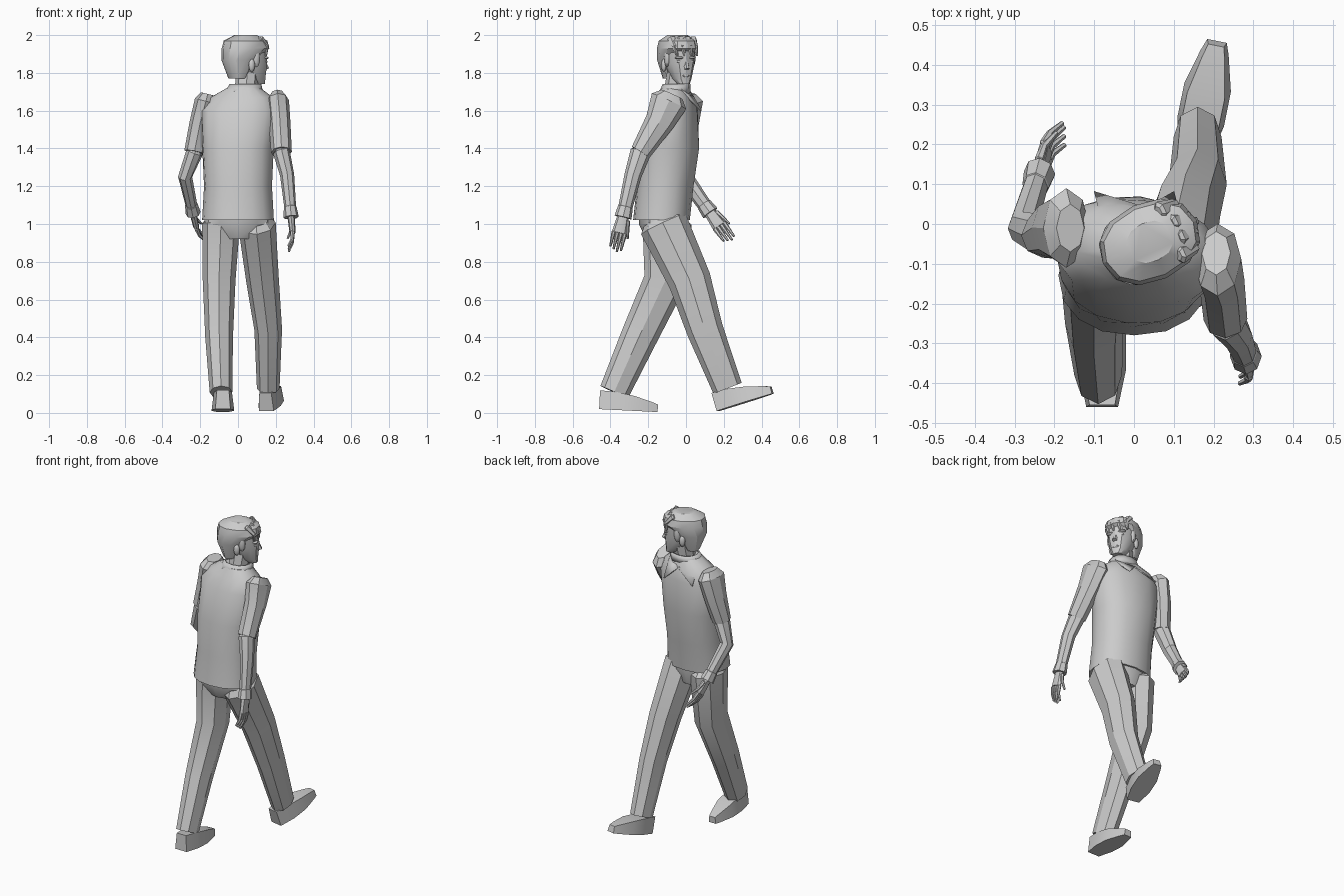
import bpy, bmesh, math
from mathutils import Vector, Matrix, Euler

cube = bpy.data.objects.get("Cube")
if cube:
    bpy.data.objects.remove(cube)

clay = bpy.data.materials.new("plain_grey")
clay.use_nodes = True
clay.diffuse_color = (.6, .6, .6, 1)
clay.node_tree.nodes["Principled BSDF"].inputs["Base Color"].default_value = clay.diffuse_color

SIDES = {"left": 1, "right": -1}
X_AXIS, Y_AXIS, Z_AXIS = Matrix.Identity(3)


def finish(name, bm, thickness=0):
    """Turn a bmesh into a shaded object, optionally given a thickness."""
    bmesh.ops.recalc_face_normals(bm, faces=bm.faces)
    mesh = bpy.data.meshes.new(name)
    bm.to_mesh(mesh)
    bm.free()
    mesh.materials.append(clay)
    obj = bpy.data.objects.new(name, mesh)
    bpy.context.collection.objects.link(obj)
    bpy.ops.object.select_all(action="DESELECT")
    obj.select_set(True)
    bpy.context.view_layer.objects.active = obj
    bpy.ops.object.shade_smooth_by_angle(angle=math.radians(30))
    if thickness:
        solidify = obj.modifiers.new("thickness", "SOLIDIFY")
        solidify.thickness = thickness
        solidify.offset = 0
    return obj


def skin(name, sections, thickness=0):
    """Join equal-sized sections; thin shells stay open, solids are capped."""
    bm = bmesh.new()
    rows = [[bm.verts.new(point) for point in section] for section in sections]
    count = len(rows[0])
    for low, high in zip(rows, rows[1:]):
        for i in range(count):
            j = (i + 1) % count
            bm.faces.new((low[i], low[j], high[j], high[i]))
    if not thickness:
        bm.faces.new(rows[0])
        bm.faces.new(rows[-1])
    return finish(name, bm, thickness)


def oval(center, a, b, sides, power=1):
    """Closed rounded section spanned by the half axes a and b."""
    def soft(value):
        return math.copysign(abs(value) ** power, value)
    turns = [math.tau * i / sides for i in range(sides)]
    return [center + a * soft(math.cos(t)) + b * soft(math.sin(t)) for t in turns]


def stack(name, rings, sides=12, twist=0, thickness=0):
    """Level rings of x, y, z, half width and half depth, twisted evenly upward."""
    sections = []
    for i, (x, y, z, wide, deep) in enumerate(rings):
        turn = Matrix.Rotation(twist * i / len(rings), 3, "Z")
        sections.append(oval(Vector((x, y, z)), turn @ X_AXIS * wide,
                             turn @ Y_AXIS * deep, sides, .9))
    return skin(name, sections, thickness)


def limb(name, path, wide, deep, side=X_AXIS, sides=8):
    """Tapering tube square to its path, with a domed start."""
    path = [Vector(point) for point in path]
    last = len(path) - 1
    sections = []
    for i, point in enumerate(path):
        along = (path[min(i + 1, last)] - path[max(i - 1, 0)]).normalized()
        across = (side - along * side.dot(along)).normalized()
        t = i / last
        a = across * (wide[0] + (wide[1] - wide[0]) * t)
        b = along.cross(across) * (deep[0] + (deep[1] - deep[0]) * t)
        if i == 0:
            dome = point - along * deep[0] * .4
            sections.append(oval(dome, a * .6, b * .6, sides))
        sections.append(oval(point, a, b, sides))
    return skin(name, sections)


def blob(name, center, size):
    """Small faceted ellipsoid."""
    bm = bmesh.new()
    bmesh.ops.create_icosphere(bm, subdivisions=2, radius=1)
    bm.transform(Matrix.Translation(center) @ Matrix.Diagonal((*size, 1)))
    return finish(name, bm)


# Shirt body, leaning forward with the shoulders twisted
stack("shirt_body", [
    (0, -.13, 1.02, .19, .15), (0, -.11, 1.2, .18, .15), (0, -.09, 1.4, .19, .16),
    (.01, -.07, 1.6, .21, .13), (.02, -.06, 1.67, .17, .1),
    (.03, -.06, 1.72, .09, .07)], sides=16, twist=-.3)

# Trousers
stack("trouser_seat", [(0, -.11, .92, .1, .1), (0, -.12, 1, .18, .13),
                       (0, -.12, 1.1, .17, .13)])
leg_paths = {
    "left": [(.1, -.12, 1), (.13, .02, .7), (.16, .1, .44), (.16, .22, .13)],
    "right": [(-.09, -.1, 1), (-.1, -.11, .7), (-.1, -.25, .4), (-.09, -.38, .11)]}
for side, path in leg_paths.items():
    limb(side + "_trouser_leg", path, wide=(.1, .06), deep=(.13, .08))


# Shoes with a broad ball and a sloping toe
def shoe(name, heel, pitch, yaw):
    place = Matrix.Translation(heel) @ Euler((pitch, 0, yaw)).to_matrix().to_4x4()
    sections = []
    for t in (0, .3, .6, .9, 1):
        width = .04 + .03 * math.sin(math.pi * t) - .015 * t
        height = .1 - .06 * t * t
        outline = ((-width, 0), (width, 0), (width * .8, height), (-width * .8, height))
        sections.append([place @ Vector((x, t * .31, z)) for x, z in outline])
    skin(name, sections)


shoe("left_shoe", heel=(.15, .17, .01), pitch=.3, yaw=-.2)
shoe("right_shoe", heel=(-.08, -.46, .02), pitch=-.05, yaw=0)


# Hand: palm, four fingers and a thumb hanging along the forearm line
def hand(side, wrist, along):
    across = (Y_AXIS - along * along.y).normalized()
    curl = X_AXIS * -SIDES[side] * .03
    knuckles = wrist + along * .1
    limb(side + "_palm", (wrist, wrist + along * .05, knuckles),
         wide=(.03, .04), deep=(.02, .016), side=across)

    def digit(name, base, tip):
        bend = base.lerp(tip, .5) - curl * .3
        limb(name, (base, bend, tip), wide=(.012, .006), deep=(.012, .006),
             side=across, sides=6)

    for i, finger in enumerate(("index", "middle", "ring", "little")):
        base = knuckles + across * .02 * (1.5 - i)
        reach = .1 - .01 * abs(i - 1)
        digit(f"{side}_{finger}_finger", base, base + along * reach + curl)
    base = wrist + along * .03 + across * .03
    digit(side + "_thumb", base, base + along * .09 + across * .02 + curl)


# Arm: short sleeve, forearm, wrist cuff and hand
def arm(side, shoulder, upper, hem, elbow, wrist):
    hem, elbow, wrist = Vector(hem), Vector(elbow), Vector(wrist)
    along = (wrist - elbow).normalized()
    limb(side + "_sleeve", (shoulder, upper, hem), wide=(.06, .055), deep=(.1, .055))
    limb(side + "_forearm", (hem, elbow, wrist), wide=(.045, .03), deep=(.055, .036))
    limb(side + "_cuff", (wrist - along * .04, wrist + along * .015),
         wide=(.034, .04), deep=(.04, .046))
    hand(side, wrist, along)


arm("left", shoulder=(.21, -.09, 1.65), upper=(.22, -.14, 1.54), hem=(.23, -.24, 1.38),
    elbow=(.26, -.28, 1.26), wrist=(.28, -.33, 1.05))
arm("right", shoulder=(-.17, -.01, 1.65), upper=(-.2, -.01, 1.53), hem=(-.23, -.03, 1.38),
    elbow=(-.28, -.01, 1.25), wrist=(-.24, .12, 1.07))

# Neck and open collar
limb("neck", [(.04, -.06, 1.68), (.05, -.04, 1.8)], wide=(.06, .06), deep=(.06, .06))
stack("collar_band", [(.03, -.06, 1.69, .1, .08), (.04, -.05, 1.74, .08, .07)],
      thickness=.008)
for side, s in SIDES.items():
    bm = bmesh.new()
    flap = ((.04 + s * .08, -.04, 1.73), (.02 + s * .1, 0, 1.68),
            (s * .1, .08, 1.6), (.03, .04, 1.67))
    bm.faces.new([bm.verts.new(point) for point in flap])
    finish(side + "_collar_flap", bm, thickness=.008)

# Head parts are shaped facing +x, then turned together
head = [
    stack("face", [(.08, 0, 1.74, .03, .03), (.05, 0, 1.77, .06, .05),
                   (.02, 0, 1.85, .1, .075), (.01, 0, 1.93, .1, .08)]),
    stack("hair", [(-.05, 0, 1.77, .04, .06), (-.04, 0, 1.87, .09, .09),
                   (0, 0, 1.93, .13, .1), (0, 0, 1.97, .12, .09),
                   (0, 0, 2, .06, .05)]),
    limb("nose", [(.1, 0, 1.88), (.12, 0, 1.82)], wide=(.01, .015), deep=(.008, .016),
         side=Y_AXIS, sides=6),
    blob("lips", (.1, 0, 1.785), (.014, .024, .009))]
for side, s in SIDES.items():
    head += [
        blob(side + "_brow", (.1, s * .035, 1.88), (.016, .026, .008)),
        blob(side + "_eye", (.1, s * .034, 1.86), (.01, .016, .008)),
        blob(side + "_ear", (0, s * .08, 1.84), (.018, .013, .035)),
        blob(side + "_sideburn", (.03, s * .075, 1.88), (.02, .014, .05))]

# Swept fringe locks over the forehead
for i, y in enumerate((-.06, -.02, .02, .06)):
    brow = .12 - abs(y) * .4
    head.append(limb(f"fringe_lock_{i + 1}",
                     [(brow - .04, y, 1.98), (brow, y, 1.94), (brow, y + .01, 1.89)],
                     wide=(.025, .005), deep=(.02, .005), side=Y_AXIS, sides=6))
for part in head:
    part.location = (.04, -.045, 0)
    part.rotation_euler.z = .43
